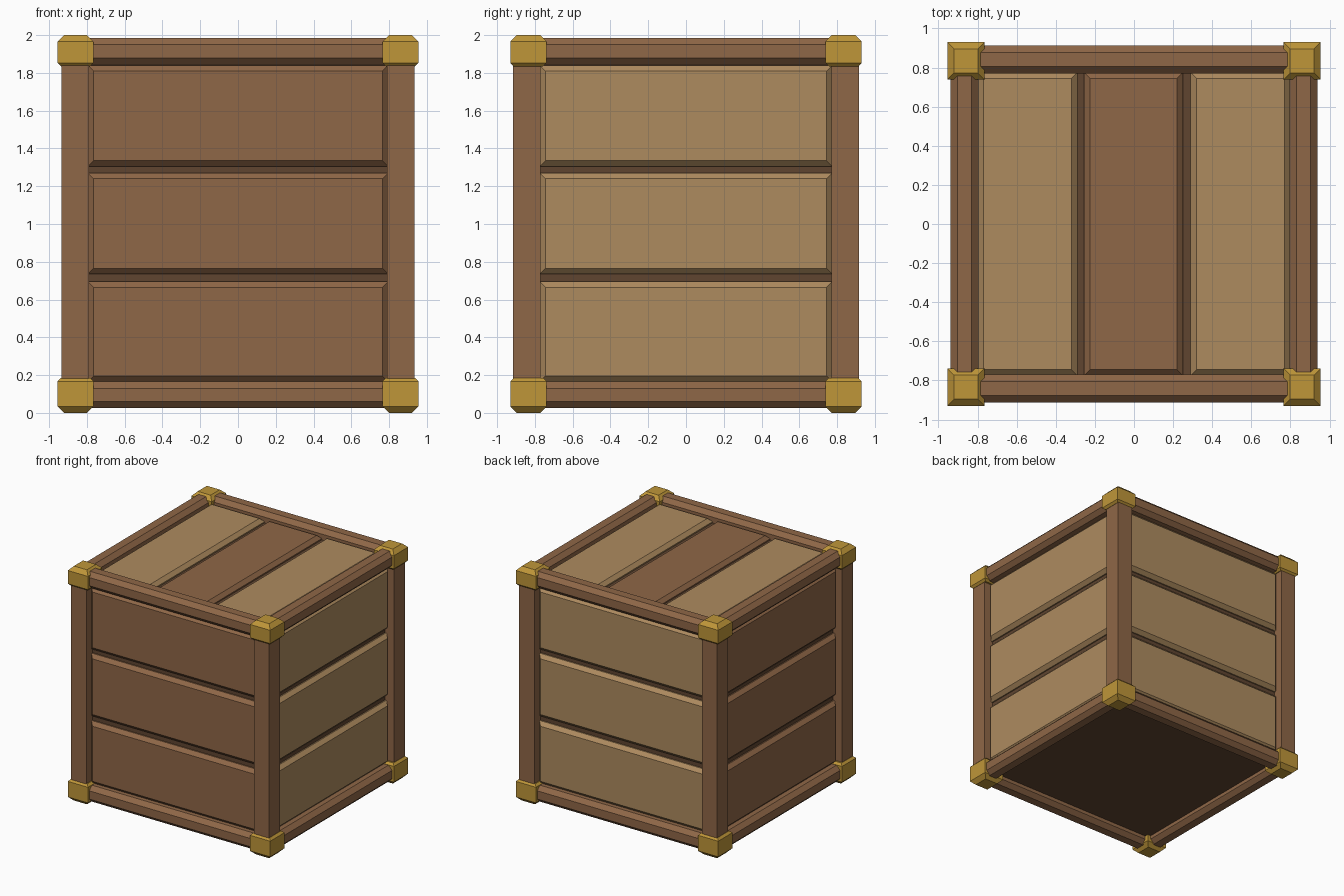
import bpy, bmesh
from mathutils import Vector

cube = bpy.data.objects.get("Cube")
if cube:
    bpy.data.objects.remove(cube, do_unlink=True)


def material(name, srgb):
    col = [(c / 255 / 12.92 if c < 11 else ((c / 255 + 0.055) / 1.055) ** 2.4) for c in srgb]
    mat = bpy.data.materials.new(name)
    mat.use_nodes = True
    mat.diffuse_color = (*col, 1)
    bsdf = mat.node_tree.nodes["Principled BSDF"]
    bsdf.inputs["Base Color"].default_value = (*col, 1)
    bsdf.inputs["Roughness"].default_value = 0.8
    return mat


brown = material("brown wood", (143, 103, 71))
tan = material("tan wood", (174, 139, 95))
gold = material("gold metal", (191, 150, 57))
dark = material("dark inner wood", (96, 69, 48))


def block(name, lo, hi, mat, *chamfers):
    """Box from lo to hi; each chamfer is (edge rule, width)."""
    lo, hi = Vector(lo), Vector(hi)
    mid, size = (lo + hi) / 2, hi - lo
    bm = bmesh.new()
    bmesh.ops.create_cube(bm, size=1)
    for v in bm.verts:
        v.co = mid + v.co * size
    for rule, width in chamfers:
        edges = [e for e in bm.edges if rule(e, mid)]
        bmesh.ops.bevel(bm, geom=edges, offset=width, segments=1,
                        profile=0.5, affect='EDGES')
    mesh = bpy.data.meshes.new(name)
    bm.to_mesh(mesh)
    bm.free()
    mesh.materials.append(mat)
    obj = bpy.data.objects.new(name, mesh)
    bpy.context.collection.objects.link(obj)
    return obj


def along(axis):
    """Edges running parallel to an axis."""
    def rule(e, mid):
        d = e.verts[1].co - e.verts[0].co
        return abs(d[axis]) > 0.99 * d.length
    return rule


def rim(axis, side):
    """Edges around the end face on one side of an axis."""
    def rule(e, mid):
        ends = [v.co[axis] for v in e.verts]
        far = max(side * f.calc_center_median()[axis] for f in e.link_faces)
        return abs(ends[0] - ends[1]) < 1e-5 and all(abs(side * c - far) < 1e-5 for c in ends)
    return rule


def span(a, b, side):
    """Ordered range mirrored to one side of the centre."""
    return (a, b) if side > 0 else (-b, -a)


def box(name, ranges, mat, *chamfers):
    return block(name, [r[0] for r in ranges], [r[1] for r in ranges], mat, *chamfers)


# Inner box, seen in the gaps and from below
box("inner_box", [(-0.85, 0.85), (-0.83, 0.83), (0.09, 1.9)], dark)

ends = {-1: (0, 0.185), 1: (1.835, 2)}
bar_z = {-1: (0.025, 0.165), 1: (1.845, 1.985)}
sides = {-1: "right", 1: "left"}
depth = {-1: "front", 1: "back"}
level = {-1: "bottom", 1: "top"}

for sx in (-1, 1):
    for sy in (-1, 1):
        # Corner posts
        box(f"post_{depth[sy]}_{sides[sx]}",
            [span(0.79, 0.935, sx), span(0.77, 0.915, sy), (0.1, 1.9)], brown)
        # Metal corner caps
        for sz in (-1, 1):
            box(f"corner_cap_{level[sz]}_{depth[sy]}_{sides[sx]}",
                [span(0.765, 0.955, sx), span(0.738, 0.93, sy), ends[sz]], gold,
                (rim(2, sz), 0.034), (rim(2, -sz), 0.018))

# Frame rails with chamfered long edges
for sz in (-1, 1):
    for s in (-1, 1):
        box(f"rail_{level[sz]}_{depth[s]}",
            [(-0.8, 0.8), span(0.77, 0.912, s), bar_z[sz]], brown, (along(0), 0.035))
        box(f"rail_{level[sz]}_{sides[s]}",
            [span(0.796, 0.938, s), (-0.78, 0.78), bar_z[sz]], brown, (along(1), 0.035))

# Wall planks, three per wall
for i, z in enumerate([(0.165, 0.695), (0.735, 1.27), (1.305, 1.84)]):
    for s in (-1, 1):
        wood = brown if s < 0 else tan
        box(f"plank_{depth[s]}_{i + 1}", [(-0.795, 0.795), span(0.815, 0.87, s), z],
            wood, (rim(1, s), 0.03))
        box(f"plank_{sides[s]}_{i + 1}", [span(0.835, 0.89, s), (-0.775, 0.775), z],
            wood, (rim(0, s), 0.03))

# Lid planks
for i, (x, wood) in enumerate([((-0.8, -0.29), tan), ((-0.255, 0.25), brown), ((0.29, 0.8), tan)]):
    box(f"lid_plank_{i + 1}", [x, (-0.775, 0.775), (1.88, 1.94)], wood, (rim(2, 1), 0.03))
